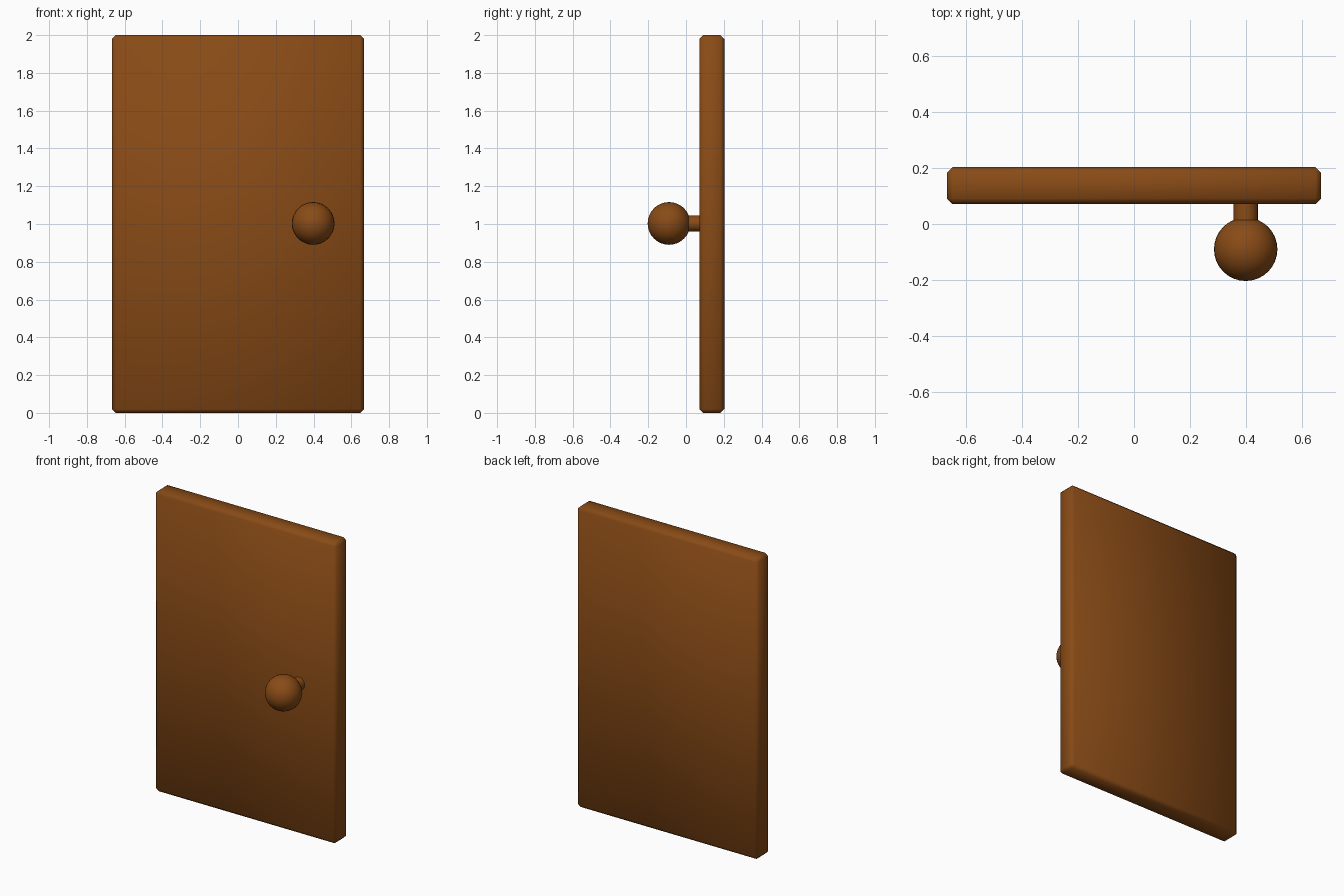
import bpy, math

if "Cube" in bpy.data.objects:
    bpy.data.objects.remove(bpy.data.objects["Cube"])

wood = bpy.data.materials.new("brown_wood")
wood.diffuse_color = (0.25, 0.07, 0.008, 1)
wood.use_nodes = True
wood.node_tree.nodes["Principled BSDF"].inputs["Base Color"].default_value = wood.diffuse_color


def finish(name):
    obj = bpy.context.object
    obj.name = name
    obj.data.materials.append(wood)
    bpy.ops.object.shade_smooth()
    return obj


# Door slab with chamfered edges
bpy.ops.mesh.primitive_cube_add(size=1, location=(0, 0.137, 1))
slab = bpy.context.object
slab.scale = (1.333, 0.132, 2)
bpy.ops.object.transform_apply(location=False, rotation=False, scale=True)
bevel = slab.modifiers.new("chamfer", 'BEVEL')
bevel.width = 0.02
bevel.segments = 1
finish("door_slab")

# Stem joining the knob to the slab
bpy.ops.mesh.primitive_cylinder_add(vertices=32, radius=0.043, depth=0.17,
                                    location=(0.398, -0.005, 1.003),
                                    rotation=(math.pi / 2, 0, 0))
finish("knob_stem")
bpy.ops.object.shade_smooth_by_angle(angle=math.radians(40))

# Round knob
bpy.ops.mesh.primitive_uv_sphere_add(segments=32, ring_count=16, radius=0.113,
                                     location=(0.398, -0.09, 1.003),
                                     rotation=(math.pi / 2, 0, 0))
finish("door_knob")
